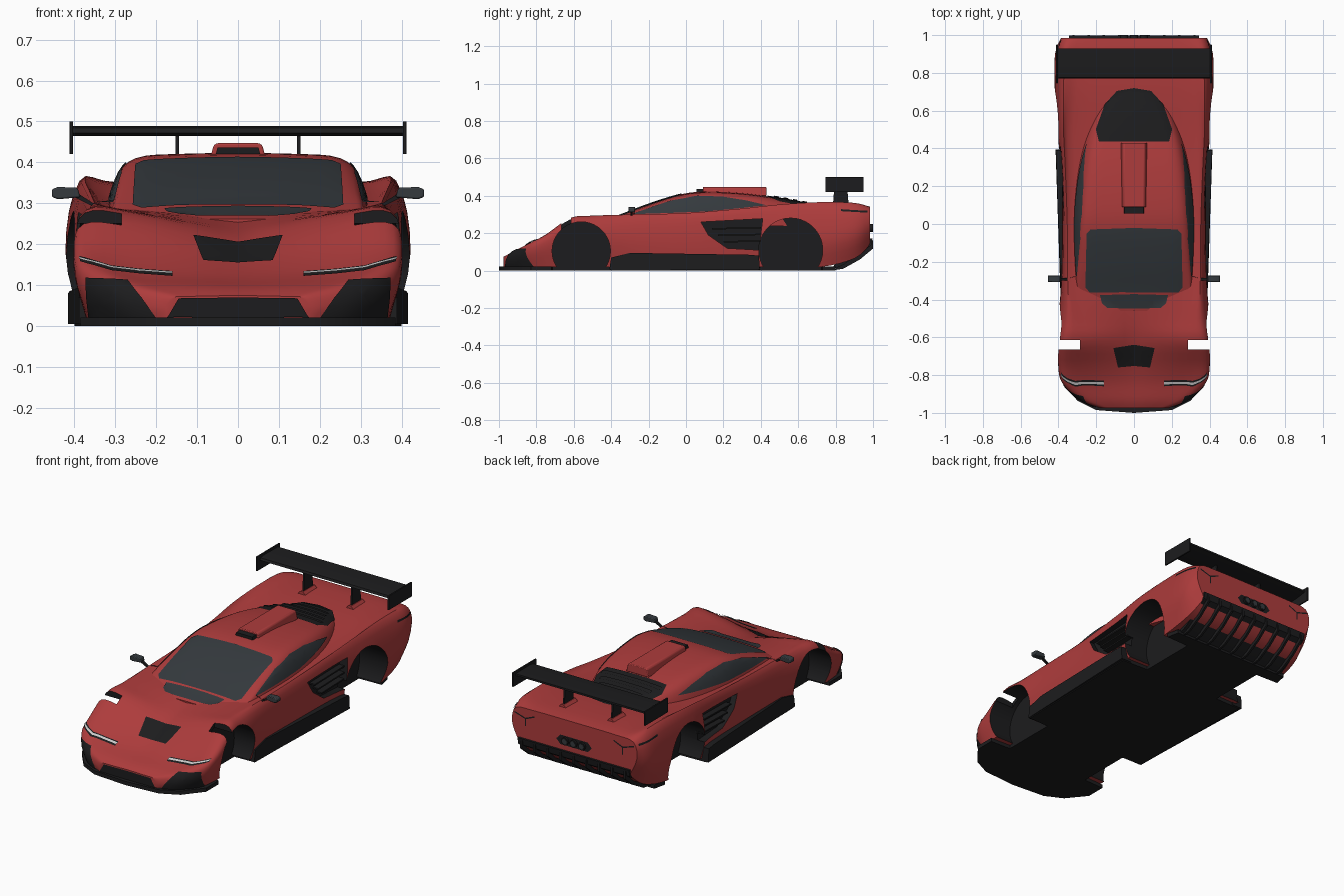
import bpy, bmesh, math
from mathutils import Vector
from mathutils.bvhtree import BVHTree

if "Cube" in bpy.data.objects:
    bpy.data.objects.remove(bpy.data.objects["Cube"])


def material(name, rgb):
    m = bpy.data.materials.new(name)
    m.diffuse_color = (*rgb, 1)
    m.use_nodes = True
    m.node_tree.nodes["Principled BSDF"].inputs["Base Color"].default_value = m.diffuse_color
    return m


RED = material("red_paint", (0.42, 0.045, 0.045))
BLACK = material("black_trim", (0.012, 0.012, 0.013))
GLASS = material("dark_glass", (0.035, 0.042, 0.048))
LIGHT = material("light_strip", (0.6, 0.6, 0.6))


def finish(name, bm, mat, angle=35, bevel=0):
    me = bpy.data.meshes.new(name)
    bm.to_mesh(me)
    bm.free()
    ob = bpy.data.objects.new(name, me)
    bpy.context.collection.objects.link(ob)
    me.materials.append(mat)
    me.shade_smooth()
    me.set_sharp_from_angle(angle=math.radians(angle))
    if bevel:
        b = ob.modifiers.new("bevel", "BEVEL")
        b.width, b.segments = bevel, 2
    return ob


def to3d(axis, d, u, v):
    return Vector({"x": (d, u, v), "y": (u, d, v), "z": (u, v, d)}[axis])


def mirrored(half):
    return half + [(-u, v) for u, v in reversed(half) if abs(u) > 1e-6]


def flip(pts, s):
    return [(u * s, v) for u, v in pts]


def spline(rows, n):
    """Smooth curve through rows of numbers, n steps per span."""
    out = []
    for i in range(len(rows) - 1):
        a, b, c, d = (rows[max(i - 1, 0)], rows[i], rows[i + 1], rows[min(i + 2, len(rows) - 1)])
        for k in range(n):
            t = k / n
            out.append(tuple(q + .5 * t * (r - p + t * (2 * p - 5 * q + 4 * r - s + t * (3 * (q - r) + s - p)))
                             for p, q, r, s in zip(a, b, c, d)))
    return out + [tuple(rows[-1])]


def loft(name, stations, section, mat):
    """Skin mirrored cross-sections along y."""
    bm = bmesh.new()
    rings = []
    for st in spline(stations, 4):
        half = spline(section(*st[1:]), 4)
        ring = half + [(-x, z) for x, z in reversed(half[:-1])]
        rings.append([bm.verts.new((x, st[0], z)) for x, z in ring])
    for a, b in zip(rings, rings[1:]):
        for i in range(len(a)):
            j = (i + 1) % len(a)
            bm.faces.new((a[i], a[j], b[j], b[i]))
    bm.faces.new(rings[0])
    bm.faces.new(rings[-1])
    bmesh.ops.recalc_face_normals(bm, faces=bm.faces)
    return finish(name, bm, mat)


def prism(name, outline, axis, lo, hi, mat, bevel=0):
    bm = bmesh.new()
    a = [bm.verts.new(to3d(axis, lo, *p)) for p in outline]
    b = [bm.verts.new(to3d(axis, hi, *p)) for p in outline]
    bm.faces.new(a)
    bm.faces.new(b)
    for i in range(len(a)):
        j = (i + 1) % len(a)
        bm.faces.new((a[i], a[j], b[j], b[i]))
    bmesh.ops.recalc_face_normals(bm, faces=bm.faces)
    return finish(name, bm, mat, bevel=bevel)


def circle(u, v, r, n=40):
    return [(u + r * math.cos(i * math.tau / n), v + r * math.sin(i * math.tau / n)) for i in range(n)]


def rect(u0, u1, v0, v1):
    return [(u0, v0), (u1, v0), (u1, v1), (u0, v1)]


# Main body: y, then bottom edge, widest point, fender crest, fender inner, centre top
body = loft("body", [
    (-.975, .17, .02, .18, .045, .16, .07, .10, .073, .075),
    (-.93, .27, .02, .29, .06, .27, .097, .18, .097, .095),
    (-.84, .35, .02, .38, .10, .36, .145, .24, .13, .118),
    (-.75, .37, .02, .40, .13, .38, .19, .25, .18, .152),
    (-.62, .37, .02, .40, .18, .375, .275, .25, .267, .21),
    (-.50, .37, .02, .40, .18, .36, .287, .26, .28, .245),
    (-.30, .37, .02, .385, .17, .36, .292, .29, .288, .28),
    (.0, .37, .02, .38, .17, .36, .30, .30, .295, .30),
    (.30, .37, .02, .385, .18, .37, .325, .31, .31, .31),
    (.50, .38, .02, .41, .17, .38, .345, .32, .327, .325),
    (.72, .385, .02, .42, .17, .385, .355, .30, .347, .345),
    (.90, .37, .065, .418, .20, .385, .352, .28, .35, .35),
    (.985, .34, .14, .385, .24, .365, .33, .25, .342, .343)],
    lambda xb, zb, xm, zm, xf, zf, xi, zi, zc:
        [(xb, zb), (xm, zm), (xf, zf), (xi, zi), (0, zc)], RED)

# Teardrop canopy
canopy = loft("canopy", [
    (-.46, .24, .19, .262), (-.36, .31, .27, .294), (-.2, .325, .268, .355), (-.02, .33, .258, .41),
    (.12, .328, .247, .423), (.3, .31, .228, .415), (.45, .275, .2, .395), (.6, .21, .145, .369),
    (.72, .12, .075, .342)],
    lambda wb, wr, zr: [(wb, .24), (wb * .45 + wr * .55 + .01, .24 + (zr - .24) * .65),
                        (wr, zr - .012), (wr * .55, zr - .002), (0, zr)], RED)

# Cut wheel wells, front fender slots and side intake pockets
SIDE_INTAKE = [(.08, .26), (.41, .278), (.39, .11), (.22, .12), (.12, .19)]
cutters = []
for s in (1, -1):
    cutters += [prism("well_cutter", circle(-.56, .105, .156), "x", s * .26, s * .6, BLACK),
                prism("well_cutter", circle(.56, .11, .171), "x", s * .24, s * .6, BLACK),
                prism("slot_cutter", rect(-.665, -.615, .1, .5), "x", s * .285, s * .6, BLACK),
                prism("intake_cutter", SIDE_INTAKE, "x", s * .345, s * .6, BLACK)]
bpy.context.view_layer.objects.active = body
for c in cutters:
    c.hide_render = True
    m = body.modifiers.new("cut", "BOOLEAN")
    m.operation, m.solver, m.object = "DIFFERENCE", "EXACT", c
    m.material_mode = "TRANSFER"
    bpy.ops.object.modifier_apply(modifier=m.name)
for c in cutters:
    bpy.data.objects.remove(c)
body.data.set_sharp_from_angle(angle=math.radians(35))

skin = bmesh.new()
for ob in (body, canopy):
    skin.from_mesh(ob.data)
TREE = BVHTree.FromBMesh(skin)


def patch(name, outlines, axis, side, mat, lift=.004, step=.025):
    """Flat outlines projected onto the car skin from one side."""
    bm = bmesh.new()
    for o in outlines:
        bm.faces.new([bm.verts.new(to3d(axis, side * 2, *p)) for p in o])
    bmesh.ops.triangulate(bm, faces=bm.faces[:])
    for cut in (to3d(axis, 0, 1, 0), to3d(axis, 0, 0, 1)):
        ds = [v.co.dot(cut) for v in bm.verts]
        for k in range(math.ceil(min(ds) / step), math.floor(max(ds) / step) + 1):
            bmesh.ops.bisect_plane(bm, geom=bm.verts[:] + bm.edges[:] + bm.faces[:],
                                   plane_co=cut * (k * step + .0003), plane_no=cut)
    ray = to3d(axis, -side, 0, 0)
    lost = []
    for v in bm.verts:
        hit, normal, _, _ = TREE.ray_cast(v.co, ray)
        if hit is None:
            lost.append(v)
        else:
            v.co = hit + normal * lift
    bmesh.ops.delete(bm, geom=lost, context="VERTS")
    bm.normal_update()
    bmesh.ops.reverse_faces(bm, faces=[f for f in bm.faces if f.normal.dot(ray) > 0])
    return finish(name, bm, mat)


def strip(pts, w):
    return [[(a[0], a[1] - w), (b[0], b[1] - w), (b[0], b[1] + w), (a[0], a[1] + w)]
            for a, b in zip(pts, pts[1:])]


# Glass
patch("windscreen", [mirrored([(0, -.36), (.235, -.36), (.257, -.335), (.25, -.05), (.23, -.028), (0, -.02)])],
      "z", 1, GLASS)
patch("cowl_panel", [mirrored([(0, -.445), (.14, -.445), (.17, -.42), (.18, -.375), (0, -.37)])], "z", 1, GLASS)
for s in (1, -1):
    patch("side_window", [[(-.29, .3), (-.2, .332), (-.08, .372), (.06, .398), (.2, .393), (.33, .372),
                           (.43, .348), (.3, .334), (.1, .315)]], "x", s, GLASS)

# Hood vent and rear engine louvres
patch("hood_vent", [mirrored([(0, -.638), (.11, -.655), (.085, -.758), (0, -.75)])], "z", 1, BLACK)
patch("engine_cover", [mirrored([(0, .435), (.185, .435), (.2, .5), (.15, .64), (.09, .705), (0, .72)])],
      "z", 1, BLACK)
for i in range(5):
    y, w = .47 + i * .05, .18 - i * .024
    patch("engine_louvre", [rect(-w, w, y, y + .025)], "z", 1, BLACK, .009)

# Nose openings and headlights
patch("front_grille", [mirrored([(0, .021), (.172, .022), (.145, .068), (0, .07)])], "y", -1, BLACK)
for s in (1, -1):
    patch("corner_intake", [flip([(.2, .022), (.362, .022), (.368, .07), (.37, .118), (.27, .11), (.235, .07)], s)],
          "y", -1, BLACK)
    lamp = [(.16, .125), (.24, .131), (.31, .139), (.385, .162)]
    patch("headlight_bezel", strip(flip(lamp, s), .006), "y", -1, BLACK, .004)
    patch("headlight_strip", strip(flip(lamp, s), .0025), "y", -1, LIGHT, .007)

# Floor with front splitter
prism("floor", mirrored([(0, -1), (.2, -.985), (.3, -.935), (.385, -.83), (.385, -.72), (.26, -.715), (.26, -.405),
                         (.385, -.40), (.4, .39), (.24, .395), (.24, .725), (.38, .73), (.365, .8), (0, .8)]),
      "z", 0, .021, BLACK)

# Flared sills, side intake blades, mirrors
for s in (1, -1):
    sill = prism("sill", [(-.41, .005), (-.4, .07), (-.3, .095), (.34, .085), (.39, .08), (.395, .005)],
                 "x", s * .35, s * .388, BLACK)
    for v in sill.data.vertices:
        if abs(v.co.x) > .36:
            v.co.x += s * max(0, v.co.y + .1) * .055
    for i in range(3):
        z = .15 + i * .035
        prism("intake_blade", [(.2 - i * .03, z), (.4, z + .005), (.4, z + .013), (.2 - i * .03, z + .008)],
              "x", s * .34, s * .378, BLACK)
    prism("mirror_stalk", flip([(.33, .285), (.34, .285), (.41, .32), (.4, .33)], s), "y", -.298, -.285, BLACK)
    prism("mirror", flip([(.385, .315), (.392, .338), (.44, .34), (.455, .334), (.455, .316), (.44, .31)], s),
          "y", -.308, -.272, GLASS, .004)

# Roof scoop
prism("roof_scoop", mirrored([(0, .447), (.052, .447), (.06, .441), (.07, .4), (0, .4)]), "y", .09, .43, RED, .004)
prism("scoop_mouth", mirrored([(0, .437), (.05, .437), (.056, .412), (0, .412)]), "y", .055, .1, BLACK)

# Rear wing
prism("wing", [(.77, .472), (.79, .465), (.86, .468), (.93, .477), (.93, .487), (.8, .489), (.775, .484)],
      "x", -.405, .405, BLACK)
for s in (1, -1):
    prism("wing_endplate", rect(.745, .95, .42, .5), "x", s * .403, s * .412, BLACK, .002)
    prism("wing_pylon", [(.785, .345), (.87, .345), (.86, .47), (.795, .47)], "x", s * .144, s * .153, BLACK)
    prism("pylon_foot", flip([(.12, .34), (.178, .34), (.157, .364), (.141, .364)], s), "y", .775, .88, RED)

# Tail lights on rear and flank
for s in (1, -1):
    patch("tail_light", strip(flip([(.37, .308), (.3, .287), (.245, .31)], s), .004)
          + [flip(rect(.296, .304, .245, .284), s)], "y", 1, BLACK)
    patch("flank_light", strip([(.83, .322), (.97, .314)], .005), "x", s, BLACK)

# Exhaust panel and tailpipes
patch("exhaust_panel", [mirrored([(0, .255), (.085, .255), (.11, .228), (.085, .202), (0, .202)])], "y", 1, BLACK)
for x in (-.052, 0, .052):
    prism("tailpipe", circle(x, .228, .021, 20), "y", .96, 1.0, BLACK)
    prism("pipe_core", circle(x, .228, .014, 20), "y", .97, 1.001, GLASS)

# Diffuser with fins
prism("diffuser", [(.78, .004), (.84, .03), (.92, .085), (.99, .135), (.997, .172), (.95, .172), (.8, .045)],
      "x", -.345, .345, BLACK)
for i in range(-4, 5):
    x = i * .08
    prism("diffuser_fin", [(.79, .003), (.84, .01), (.93, .06), (1, .118), (1, .165), (.9, .1)],
          "x", x - .006, x + .006, BLACK)
skin.free()
